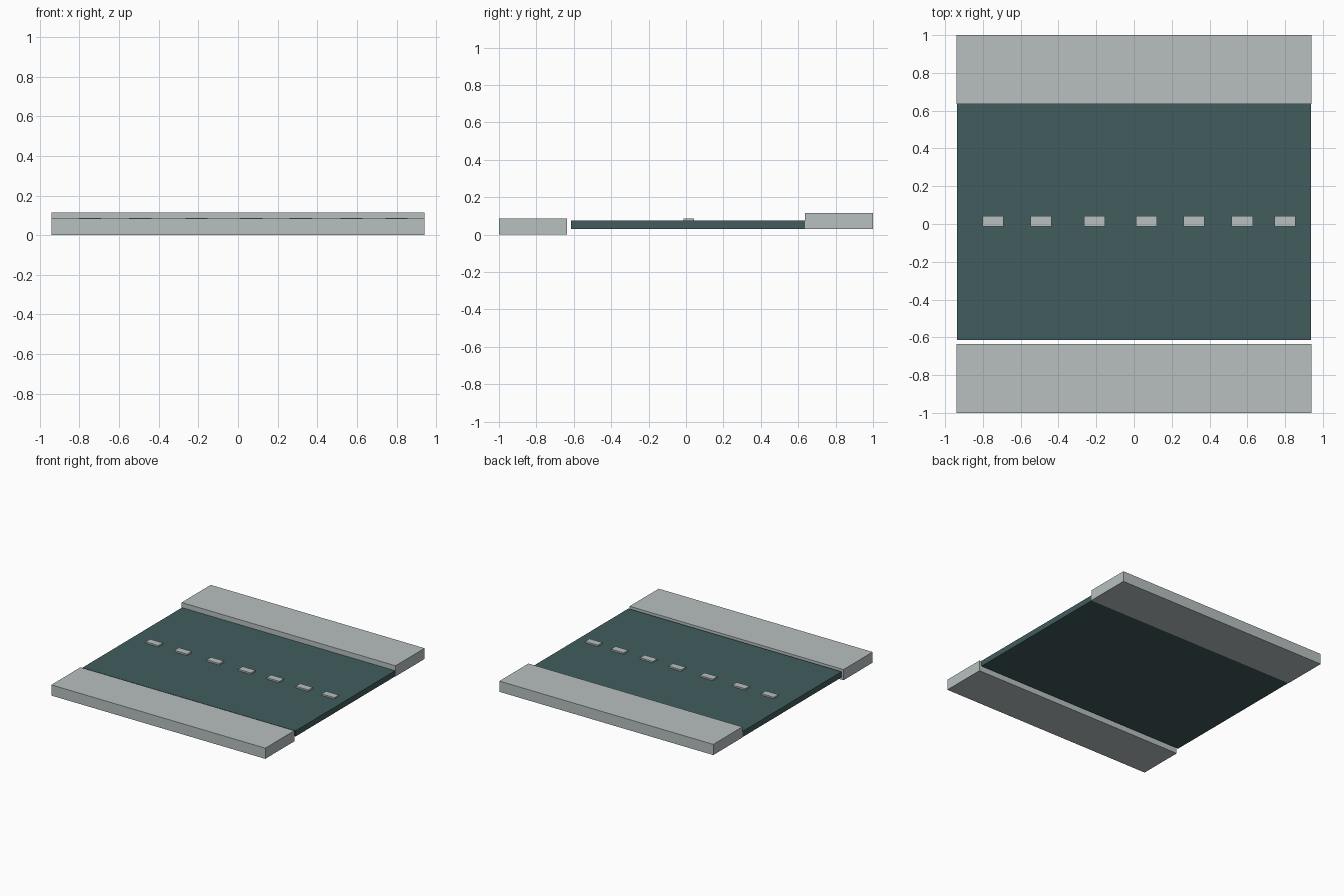
import bpy

cube = bpy.data.objects.get("Cube")
if cube:
    bpy.data.objects.remove(cube, do_unlink=True)


def material(name, colour):
    mat = bpy.data.materials.new(name)
    mat.use_nodes = True
    mat.diffuse_color = (*colour, 1)
    mat.node_tree.nodes["Principled BSDF"].inputs["Base Color"].default_value = (*colour, 1)
    return mat


def box(name, x, y, z, mat):
    """Box spanning the (low, high) pairs x, y and z."""
    spans = (x, y, z)
    bpy.ops.mesh.primitive_cube_add(size=1, location=[(a + b) / 2 for a, b in spans])
    obj = bpy.context.object
    obj.name = name
    obj.scale = [b - a for a, b in spans]
    bpy.ops.object.transform_apply(location=False, rotation=False, scale=True)
    obj.data.materials.append(mat)
    return obj


concrete = material("pale grey concrete", (0.48, 0.53, 0.53))
asphalt = material("dark teal asphalt", (0.054, 0.107, 0.11))

# Road slab between two pavements, the back one raised
box("road", (-0.937, 0.937), (-0.615, 0.635), (0.03, 0.075), asphalt)
box("front_pavement", (-0.94, 0.94), (-1, -0.635), (0, 0.085), concrete)
box("back_pavement", (-0.94, 0.94), (0.635, 1), (0.03, 0.115), concrete)

# Raised centre line dashes
for i, x in enumerate((-0.747, -0.493, -0.21, 0.067, 0.317, 0.573, 0.8)):
    box(f"lane_dash_{i + 1}", (x - 0.056, x + 0.056), (-0.013, 0.043), (0.07, 0.087), concrete)
